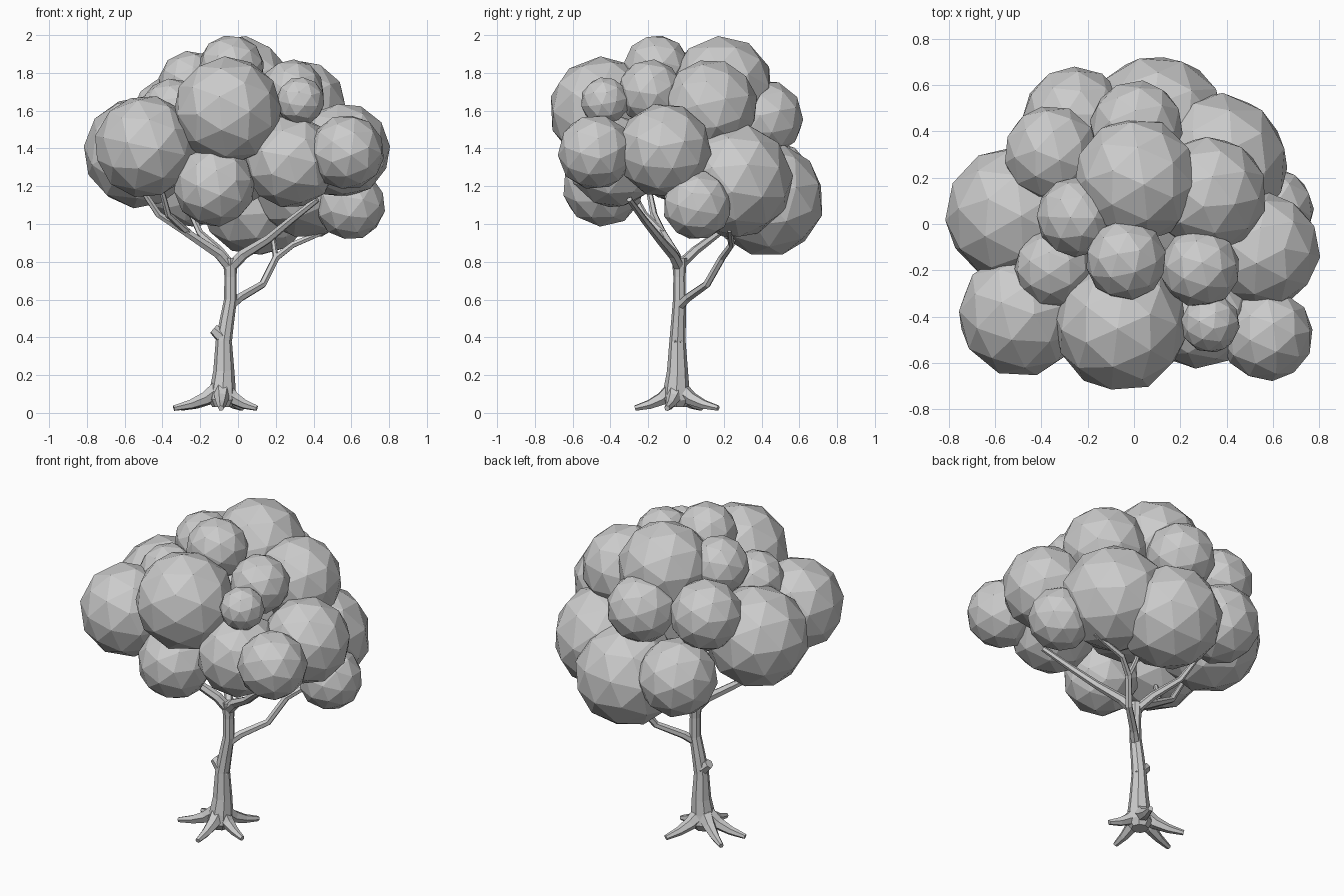
import bpy, bmesh, math, random
from mathutils import Vector, Euler

random.seed(4)
cube = bpy.data.objects.get("Cube")
if cube:
    bpy.data.objects.remove(cube, do_unlink=True)


def make_material(name, value):
    mat = bpy.data.materials.new(name)
    mat.use_nodes = True
    colour = (value, value, value, 1)
    mat.diffuse_color = colour
    mat.node_tree.nodes["Principled BSDF"].inputs["Base Color"].default_value = colour
    return mat


grey = make_material("light_grey", 0.6)


def add_object(name, bm):
    bmesh.ops.recalc_face_normals(bm, faces=bm.faces[:])
    mesh = bpy.data.meshes.new(name)
    bm.to_mesh(mesh)
    bm.free()
    mesh.materials.append(grey)
    obj = bpy.data.objects.new(name, mesh)
    bpy.context.collection.objects.link(obj)
    return obj


def tube(name, path, sides=6):
    """Tapered faceted limb; each path point is x, y, z, radius."""
    bm = bmesh.new()
    pts = [Vector(p[:3]) for p in path]
    rings, previous = [], None
    for i, p in enumerate(pts):
        direction = (pts[min(i + 1, len(pts) - 1)] - pts[max(i - 1, 0)]).normalized()
        side = previous or direction.orthogonal()
        side = (side - direction * side.dot(direction)).normalized()
        previous = side
        up = direction.cross(side)
        ring = []
        for k in range(sides):
            a = math.tau * k / sides
            ring.append(bm.verts.new(p + (side * math.cos(a) + up * math.sin(a)) * path[i][3]))
        rings.append(ring)
    for low, high in zip(rings, rings[1:]):
        for k in range(sides):
            n = (k + 1) % sides
            bm.faces.new((low[k], low[n], high[n], high[k]))
    bm.faces.new(rings[0])
    bm.faces.new(rings[-1])
    return add_object(name, bm)


def leaf_ball(name, x, y, z, radius):
    bm = bmesh.new()
    bmesh.ops.create_icosphere(bm, subdivisions=2, radius=radius * 1.03)
    obj = add_object(name, bm)
    obj.location = (x, y, z)
    obj.rotation_euler = Euler([random.uniform(0, math.tau) for _ in range(3)])


# Trunk with a flared foot and a cut-off stub
tube("trunk", [(-.085, -.05, .03, .05), (-.085, -.05, .07, .075), (-.08, -.05, .13, .068),
               (-.075, -.045, .22, .056), (-.075, -.045, .38, .043), (-.06, -.04, .48, .039),
               (-.04, -.035, .6, .034), (-.04, -.035, .72, .032), (-.04, -.035, .82, .04)], 8)
tube("trunk_stub", [(-.06, -.045, .36, .035), (-.09, -.045, .41, .038), (-.13, -.045, .445, .028)])

# Roots arch down and spread from the foot
for i, (x, y) in enumerate([(-.34, -.1), (-.09, -.27), (.1, -.1), (.02, .17), (-.3, .08)]):
    bx, by = -.085, -.05
    dx, dy = x - bx, y - by
    tube(f"root_{i + 1}", [(bx + dx * .05, by + dy * .05, .13, .05),
                           (bx + dx * .35, by + dy * .35, .075, .037),
                           (bx + dx * .65, by + dy * .65, .045, .026),
                           (x, y, .025, .015)])

# Branches
tube("left_branch", [(-.04, -.035, .77, .032), (-.1, -.06, .84, .029), (-.28, -.13, .96, .023),
                     (-.42, -.17, 1.05, .019), (-.52, -.2, 1.2, .015)])
tube("left_branch_fork", [(-.26, -.12, .95, .02), (-.37, -.22, 1.05, .018), (-.41, -.3, 1.2, .014)])
tube("right_branch", [(-.04, -.035, .77, .032), (.03, -.07, .84, .029), (.16, -.14, .92, .024),
                      (.28, -.22, 1.02, .02), (.42, -.3, 1.13, .016)])
tube("back_branch", [(-.04, -.035, .78, .028), (-.1, .05, .86, .024), (-.2, .17, .95, .019),
                     (-.26, .25, 1.08, .014)])
tube("low_branch", [(-.045, -.04, .56, .027), (.01, .01, .61, .024), (.13, .11, .68, .021),
                    (.2, .19, .82, .02), (.29, .24, .89, .018), (.48, .23, .97, .014)])
tube("low_branch_fork", [(.2, .19, .82, .016), (.19, .24, .89, .014), (.18, .27, .97, .011)])

# Faceted foliage: x, y, z, radius
foliage = {
    "front_leaves": (-.055, -.44, 1.6, .28),
    "front_low_leaves": (-.125, -.44, 1.2, .21),
    "front_left_leaves": (.28, -.38, 1.33, .24),
    "front_left_outer_leaves": (.575, -.48, 1.38, .195),
    "front_left_small_leaves": (.33, -.43, 1.65, .125),
    "front_right_leaves": (-.49, -.39, 1.41, .265),
    "right_leaves": (-.52, .04, 1.38, .29),
    "left_leaves": (.555, -.115, 1.39, .245),
    "left_low_leaves": (.595, .06, 1.1, .18),
    "left_upper_leaves": (.325, .13, 1.62, .245),
    "left_upper_front_leaves": (.285, -.19, 1.7, .168),
    "right_upper_leaves": (-.25, .03, 1.745, .168),
    "right_upper_front_leaves": (-.345, -.19, 1.6, .168),
    "right_upper_back_leaves": (-.355, .305, 1.57, .203),
    "crown_front_leaves": (-.035, -.155, 1.825, .172),
    "crown_leaves": (.01, .19, 1.725, .265),
    "back_upper_leaves": (.01, .42, 1.56, .197),
    "back_low_leaves": (.1, .43, 1.13, .295),
    "back_right_leaves": (-.255, .45, 1.21, .225),
    "back_left_leaves": (.36, .26, 1.23, .3),
    "inner_leaves": (0, -.03, 1.42, .3),
}
for name, ball in foliage.items():
    leaf_ball(name, *ball)
